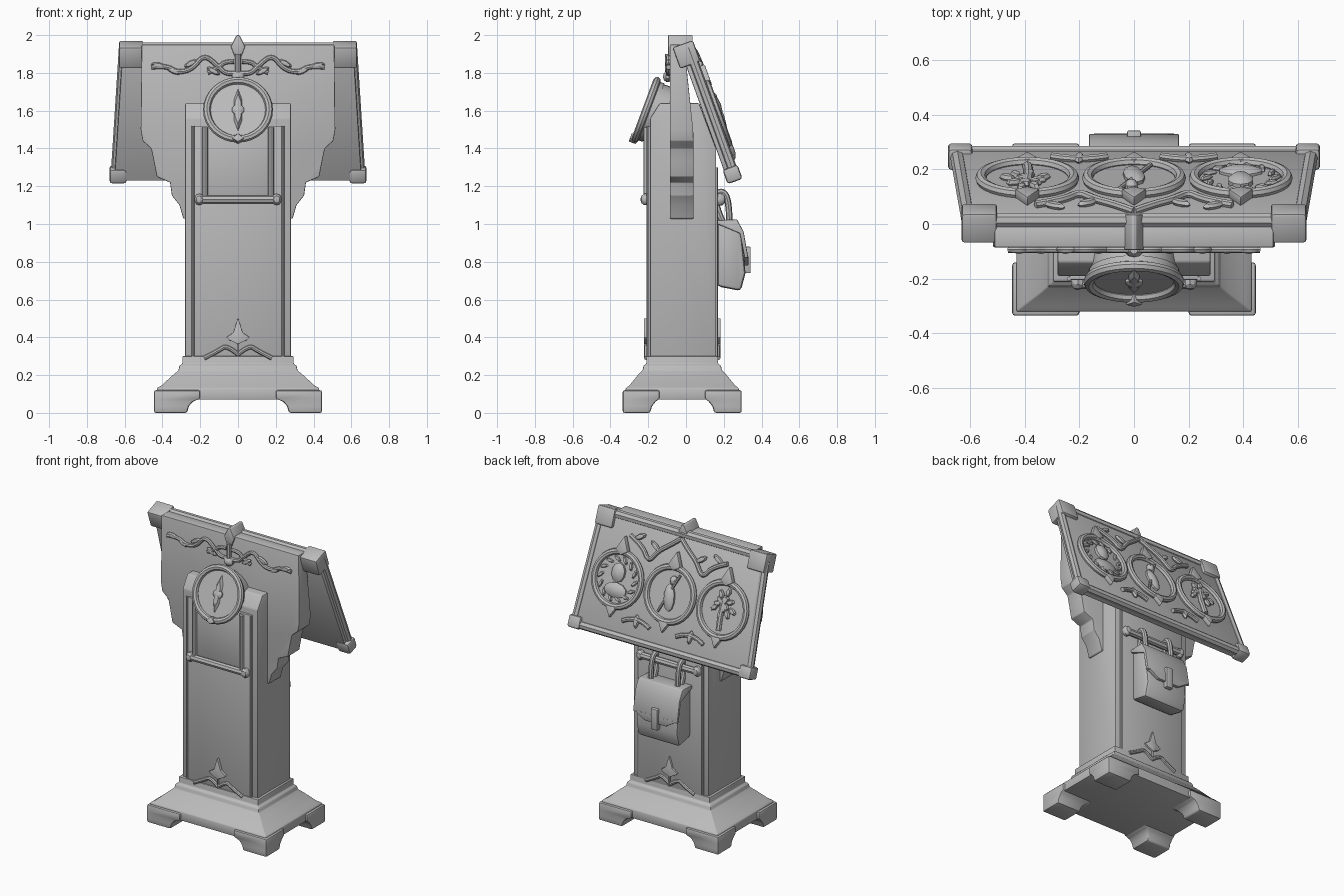
import bpy, bmesh, math, random
from mathutils import Matrix, Vector

random.seed(4)
if "Cube" in bpy.data.objects:
    bpy.data.objects.remove(bpy.data.objects["Cube"], do_unlink=True)

stone = bpy.data.materials.new("grey stone")
stone.use_nodes = True
GREY = (0.5, 0.5, 0.5, 1)
stone.diffuse_color = GREY
stone.node_tree.nodes["Principled BSDF"].inputs["Base Color"].default_value = GREY
parts = []


def add(name, data, frame=None, bevel=0):
    ob = bpy.data.objects.new(name, data)
    bpy.context.collection.objects.link(ob)
    data.materials.append(stone)
    if frame:
        ob.matrix_world = frame
    if bevel:
        mod = ob.modifiers.new("soft edges", 'BEVEL')
        mod.width, mod.segments = bevel, 2
    parts.append(ob)
    return ob


def finish(name, bm, frame=None, bevel=0):
    bmesh.ops.recalc_face_normals(bm, faces=bm.faces)
    me = bpy.data.meshes.new(name)
    bm.to_mesh(me)
    bm.free()
    return add(name, me, frame, bevel)


def tilted(origin, side, up):
    side, up = Vector(side), Vector(up).normalized()
    m = Matrix((side, up, side.cross(up))).transposed().to_4x4()
    m.translation = origin
    return m


def prism(name, outline, low, high, frame, bevel=0):
    """Extrude a flat outline along the local z of its frame."""
    bm = bmesh.new()
    face = bm.faces.new([bm.verts.new((a, b, low)) for a, b in outline])
    new = bmesh.ops.extrude_face_region(bm, geom=[face])["geom"]
    verts = [v for v in new if isinstance(v, bmesh.types.BMVert)]
    bmesh.ops.translate(bm, verts=verts, vec=(0, 0, high - low))
    return finish(name, bm, frame, bevel)


def box(name, x, y, z, frame=None, bevel=0.006):
    return prism(name, [(x[0], y[0]), (x[1], y[0]), (x[1], y[1]), (x[0], y[1])],
                 z[0], z[1], frame, bevel)


def loft(name, sections, bevel=0):
    """Join rectangles given as z, x0, x1, y0, y1."""
    bm = bmesh.new()
    rings = [[bm.verts.new(p) for p in ((a, c, z), (b, c, z), (b, d, z), (a, d, z))]
             for z, a, b, c, d in sections]
    for lo, hi in zip(rings, rings[1:]):
        for i in range(4):
            j = (i + 1) % 4
            bm.faces.new((lo[i], lo[j], hi[j], hi[i]))
    bm.faces.new(rings[0])
    bm.faces.new(rings[-1])
    return finish(name, bm, None, bevel)


def tube(name, points, radius, frame=None, closed=False, smooth=True):
    cu = bpy.data.curves.new(name, 'CURVE')
    cu.dimensions = '3D'
    cu.bevel_depth, cu.bevel_resolution, cu.use_fill_caps = radius, 2, True
    cu.resolution_u = 5
    sp = cu.splines.new('NURBS' if smooth else 'POLY')
    sp.points.add(len(points) - 1)
    for p, co in zip(sp.points, points):
        p.co = (*co, 1)
    sp.use_cyclic_u = closed
    if smooth:
        sp.order_u, sp.use_endpoint_u = 3, not closed
    return add(name, cu, frame)


def blob(name, pos, size, frame=None, turn=0, segments=10):
    bm = bmesh.new()
    bmesh.ops.create_uvsphere(bm, u_segments=segments, v_segments=max(4, segments // 2), radius=1)
    m = Matrix.Translation(pos) @ Matrix.Rotation(turn, 4, 'Z') @ Matrix.Diagonal((*size, 1))
    bmesh.ops.transform(bm, matrix=m, verts=bm.verts)
    return finish(name, bm, frame)


def circle(r, cx=0, cy=0, n=32):
    return [(cx + r * math.cos(math.tau * i / n), cy + r * math.sin(math.tau * i / n)) for i in range(n)]


def mirrored(half):
    return half + [(-a, b) for a, b in reversed(half)]


def medallion(name, frame, cx, cy, r):
    prism(name + "_plate", circle(r, cx, cy), -0.03, 0.008, frame)
    tube(name + "_ring", [(a, b, 0.012) for a, b in circle(r, cx, cy)], 0.02, frame, True, False)


def spade(name, frame, cy, s):
    half = [(0.025, -1), (0.03, -0.35), (0.45, -0.15), (0.62, 0), (0.25, 0.25), (0, 1)]
    shape = [(a * s, cy + b * s) for a, b in mirrored(half[:-1] + [(0.02, 1)])]
    prism(name, shape, -0.01, 0.022, frame, 0.004)


# Local frames: front upright, back upright, side profile, sloping desk, sloping front medallion
FRONT = tilted((0, -0.2, 0), (1, 0, 0), (0, 0, 1))
BACK = tilted((0, 0.16, 0), (-1, 0, 0), (0, 0, 1))
SIDE = tilted((0, 0, 0), (0, 1, 0), (0, 0, 1))
DESK = tilted((0, 0.15, 1.6), (-1, 0, 0), (0, -0.34, 0.94))
DIAL = tilted((0, -0.2, 1.6), (1, 0, 0), (0, 0.35, 0.94))

# Stepped plinth on four feet
loft("plinth", [(z, -x, x, -0.02 - y, -0.02 + y) for z, x, y in (
    (0.07, 0.43, 0.30), (0.13, 0.43, 0.30), (0.145, 0.405, 0.28), (0.2, 0.345, 0.235),
    (0.225, 0.315, 0.21), (0.25, 0.31, 0.205), (0.26, 0.295, 0.19), (0.3, 0.295, 0.19))], 0.005)
for sx in (-1, 1):
    for sy in (-1, 1):
        loft("foot", [(z, *sorted((sx * a, sx * 0.445)), *sorted((-0.02 + sy * b, -0.02 + sy * 0.315)))
                      for z, a, b in ((0, 0.27, 0.17), (0.035, 0.26, 0.16), (0.06, 0.24, 0.14),
                                      (0.075, 0.2, 0.12), (0.12, 0.2, 0.12))], 0.01)

# Column with raised panels
prism("column", [(-0.19, 0.25), (0.16, 0.25), (0.16, 1.4), (0.07, 1.64), (-0.14, 1.64), (-0.19, 1.56)],
      -0.28, 0.28, SIDE, 0.008)
box("front_panel", (-0.235, 0.235), (0.27, 1.52), (-0.02, 0.004), FRONT)
box("back_panel", (-0.235, 0.235), (0.27, 1.3), (-0.02, 0.01), BACK)
for s in (-1, 1):
    for f, top in ((FRONT, 1.52), (BACK, 1.3)):
        tube("panel_edge", [(s * 0.238, 0.28, 0), (s * 0.238, top, 0)], 0.008, f, smooth=False)
for f in (FRONT, BACK):
    spade("foot_ornament", f, 0.4, 0.1)
    for s in (-1, 1):
        tube("foot_scroll", [(0, 0.31, 0.01), (s * 0.06, 0.36, 0.01), (s * 0.1, 0.33, 0.01),
                             (s * 0.18, 0.29, 0.01)], 0.012, f)

# Scalloped bracket board behind the column
wing = prism("bracket_board", mirrored([(0.25, 1.02), (0.29, 1.03), (0.31, 1.1), (0.35, 1.15), (0.36, 1.22),
             (0.43, 1.25), (0.445, 1.33), (0.46, 1.4), (0.505, 1.44), (0.515, 1.5), (0.51, 1.95)]),
             -0.04, 0.085, tilted((0, 0, 0), (1, 0, 0), (0, 0, 1)), 0.005)
for v in wing.data.vertices:
    if v.co.y > 1.9 and v.co.z < 0:
        v.co.z = 0.01

# Sloping desk board with rim and corner caps
prism("desk_board", [(-0.655, -0.375), (0.655, -0.375), (0.61, 0.375), (-0.61, 0.375)], -0.06, 0, DESK, 0.006)
for b, w in ((-0.36, 0.655), (0.36, 0.61)):
    tube("desk_rim", [(-w, b, -0.015), (w, b, -0.015)], 0.028, DESK, smooth=False)
for s in (-1, 1):
    tube("desk_rim_side", [(s * 0.648, -0.36, -0.015), (s * 0.605, 0.36, -0.015)], 0.026, DESK, smooth=False)
    box("top_corner_cap", tuple(sorted((s * 0.5, s * 0.63))), (0.27, 0.39), (-0.095, 0.02), DESK, 0.012)
    box("bottom_corner_cap", tuple(sorted((s * 0.59, s * 0.68))), (-0.39, -0.31), (-0.066, 0.018), DESK, 0.014)

# Three desk medallions
for u in (-0.39, 0, 0.39):
    medallion("desk_medallion", DESK, u, -0.02, 0.17)
    prism("medallion_tip", [(u - 0.045, 0.16), (u, 0.13), (u + 0.045, 0.16), (u, 0.25)], 0, 0.035, DESK, 0.005)
    prism("medallion_drop", [(u - 0.035, -0.2), (u, -0.26), (u + 0.035, -0.2), (u, -0.17)], 0, 0.03, DESK, 0.005)
# Portrait relief with a wreath
blob("portrait_head", (-0.39, 0.02, 0.015), (0.05, 0.065, 0.03), DESK)
blob("portrait_shoulders", (-0.39, -0.09, 0.01), (0.085, 0.05, 0.025), DESK)
# Standing figure relief
blob("figure_body", (0, -0.04, 0.012), (0.04, 0.09, 0.028), DESK, 0.15)
blob("figure_head", (0.01, 0.07, 0.015), (0.025, 0.03, 0.025), DESK)
tube("figure_staff", [(-0.06, -0.14, 0.02), (0.05, 0.11, 0.02)], 0.009, DESK, smooth=False)
# Tree relief
tube("tree_trunk", [(0.39, -0.15, 0.012), (0.38, -0.06, 0.015), (0.39, 0.04, 0.015)], 0.018, DESK)
for i in range(14):
    a = math.tau * i / 14
    blob("wreath_leaf", (-0.39 + 0.125 * math.cos(a), -0.02 + 0.125 * math.sin(a), 0.012),
         (0.03, 0.012, 0.014), DESK, a + 0.8, 6)
    t, r = random.uniform(0, math.tau), random.uniform(0.02, 0.1)
    blob("tree_leaf", (0.39 + r * math.cos(t), 0.02 + 0.8 * r * math.sin(t), 0.015),
         (0.032, 0.018, 0.018), DESK, t, 6)

# Garlands on the desk
for s in (-1, 1):
    tube("desk_garland", [(0, 0.33, 0.01), (s * 0.07, 0.27, 0.015), (s * 0.14, 0.22, 0.015),
                          (s * 0.2, 0.13, 0.012), (s * 0.26, 0.22, 0.012), (s * 0.36, 0.26, 0.01)], 0.015, DESK)
    tube("lower_garland", [(s * 0.1, -0.26, 0.01), (s * 0.2, -0.2, 0.012), (s * 0.3, -0.26, 0.01)], 0.014, DESK)
    for a, b, t in ((0.17, 0.24, 0.6), (0.29, 0.27, -0.5), (0.2, -0.24, 1.5)):
        blob("garland_leaf", (s * a, b, 0.01), (0.045, 0.018, 0.016), DESK, s * t, 8)

# Crowning finial and vine on the front
TOP = tilted((0, -0.085, 0), (1, 0, 0), (0, 0, 1))
prism("finial", [(-0.038, 1.94), (-0.015, 1.88), (0.015, 1.88), (0.038, 1.94), (0.008, 2.0), (-0.008, 2.0)],
      -0.12, 0.01, TOP, 0.005)
tube("finial_stem", [(0, 1.76, 0.01), (0, 1.9, 0.01)], 0.015, TOP, smooth=False)
blob("finial_knob", (0, 1.78, 0.012), (0.036, 0.03, 0.025), TOP)
for s in (-1, 1):
    tube("vine", [(s * a, b, 0.008) for a, b in ((0, 1.8), (0.06, 1.79), (0.1, 1.83), (0.18, 1.9),
         (0.24, 1.82), (0.32, 1.8), (0.38, 1.84), (0.46, 1.83))], 0.013, TOP)
    tube("vine_curl", [(s * a, b, 0.008) for a, b in ((0.02, 1.86), (0.07, 1.86), (0.1, 1.83), (0.16, 1.8))],
         0.012, TOP)
    for a, b, t in ((0.13, 1.81, 0.5), (0.25, 1.85, -0.5), (0.34, 1.81, 0.4), (0.42, 1.84, 0.2)):
        blob("vine_leaf", (s * a, b, 0.008), (0.04, 0.015, 0.016), TOP, s * t, 8)

# Front medallion leaning against the column
prism("dial_backing", circle(0.16), -0.09, 0, DIAL)
medallion("dial", DIAL, 0, 0, 0.165)
blob("dial_needle", (0, 0, 0.01), (0.024, 0.12, 0.022), DIAL, 0, 6)
blob("dial_centre", (0, 0, 0.012), (0.035, 0.03, 0.02), DIAL)
prism("dial_drop", [(-0.03, -0.17), (0, -0.19), (0.03, -0.17), (0, -0.14)], 0, 0.04, DIAL, 0.004)

# Frame hanging below the front medallion
box("frame_plate", (-0.16, 0.16), (1.15, 1.52), (0, 0.01), FRONT)
tube("frame_rod", [(-0.22, 1.13, 0.015), (0.22, 1.13, 0.015)], 0.022, FRONT, smooth=False)
for s in (-1, 1):
    tube("frame_side", [(s * 0.175, 1.13, 0.01), (s * 0.175, 1.51, 0.01)], 0.016, FRONT, smooth=False)
    blob("frame_knob", (s * 0.205, 1.13, 0.012), (0.028, 0.032, 0.03), FRONT)

# Rod and hanging satchel on the back
tube("satchel_rod", [(-0.22, 1.13, 0.025), (0.22, 1.13, 0.025)], 0.022, BACK, smooth=False)
prism("satchel_body", [(0.165, 0.67), (0.29, 0.645), (0.315, 0.74), (0.295, 0.94), (0.26, 1.01), (0.165, 1.01)],
      -0.155, 0.155, SIDE, 0.02)
prism("satchel_flap", [(0.165, 1.0), (0.165, 1.02), (0.27, 1.025), (0.305, 0.96), (0.33, 0.82), (0.31, 0.82),
                       (0.285, 0.95)], -0.165, 0.165, SIDE, 0.006)
prism("satchel_flap_tip", [(-0.16, 0.83), (-0.08, 0.78), (0.08, 0.78), (0.16, 0.83)], 0.14, 0.17, BACK, 0.004)
box("satchel_clasp", (-0.025, 0.025), (0.74, 0.88), (0.14, 0.182), BACK)
for s in (-1, 1):
    tube("satchel_strap", [(s * 0.1, 0.98, 0.07), (s * 0.1, 1.08, 0.07), (s * 0.1, 1.17, 0.05), (s * 0.1, 1.17, 0.0),
                           (s * 0.1, 1.08, 0.0), (s * 0.1, 1.0, 0.04)], 0.017, BACK)
    blob("rod_knob", (s * 0.21, 1.13, 0.02), (0.028, 0.035, 0.03), BACK)

# Turn curves to meshes and smooth the rounded forms
bpy.ops.object.select_all(action='DESELECT')
for ob in parts:
    ob.select_set(True)
bpy.context.view_layer.objects.active = parts[0]
bpy.ops.object.convert(target='MESH')
bpy.ops.object.shade_smooth_by_angle(angle=math.radians(35))
